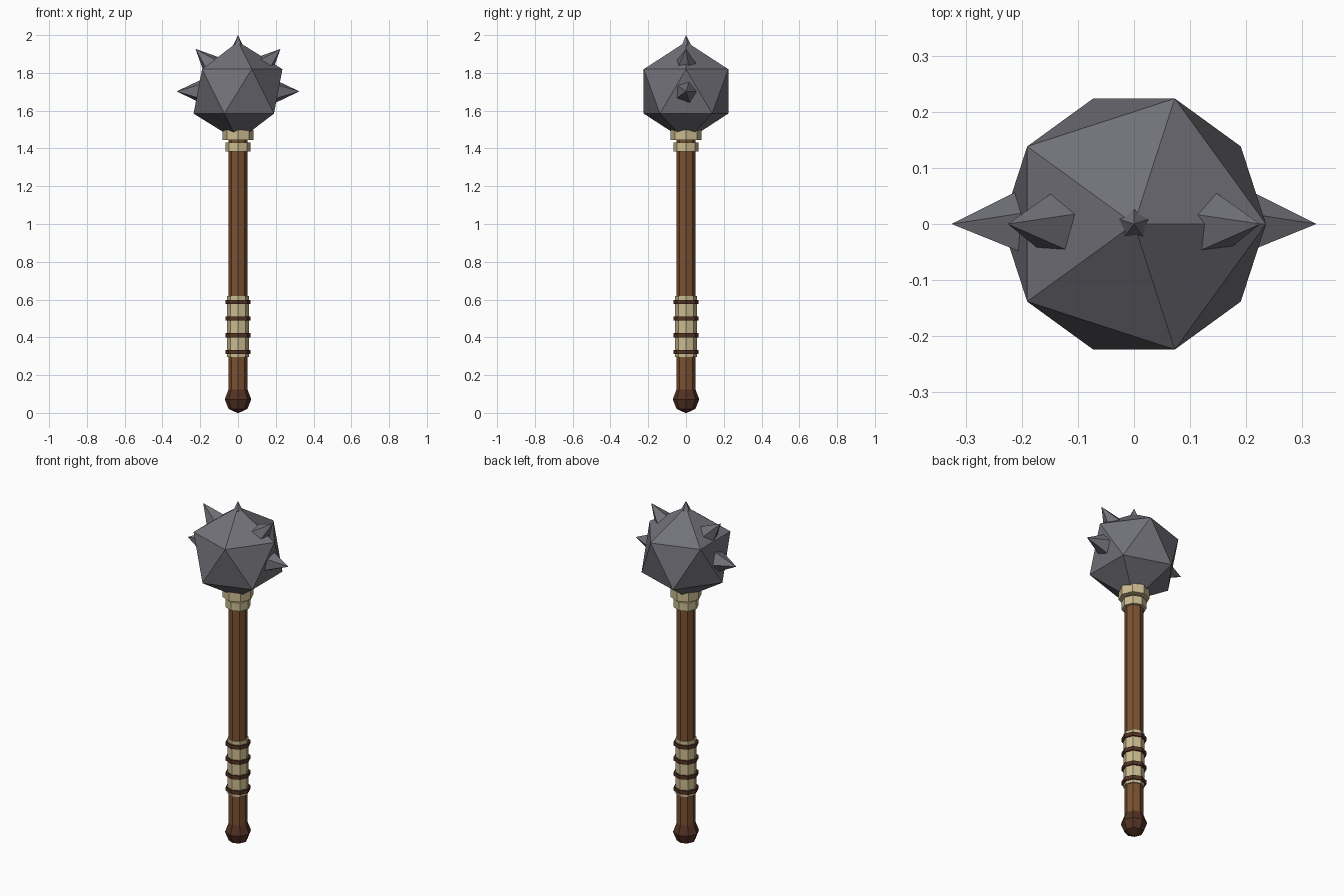
import bpy, bmesh, math
from mathutils import Matrix, Vector

cube = bpy.data.objects.get("Cube")
if cube:
    bpy.data.objects.remove(cube, do_unlink=True)

SIDES = 8


def material(name, rgb):
    mat = bpy.data.materials.new(name)
    mat.use_nodes = True
    color = (*rgb, 1.0)
    mat.diffuse_color = color
    bsdf = mat.node_tree.nodes["Principled BSDF"]
    bsdf.inputs["Base Color"].default_value = color
    bsdf.inputs["Roughness"].default_value = 0.8
    return mat


steel = material("grey steel", (0.165, 0.165, 0.19))
wood = material("brown wood", (0.2, 0.085, 0.032))
dark = material("dark brown leather", (0.088, 0.033, 0.018))
cloth = material("cream wrapping", (0.6, 0.5, 0.28))


def add_object(name, bm, mat):
    bmesh.ops.recalc_face_normals(bm, faces=bm.faces)
    mesh = bpy.data.meshes.new(name)
    bm.to_mesh(mesh)
    bm.free()
    mesh.materials.append(mat)
    obj = bpy.data.objects.new(name, mesh)
    bpy.context.collection.objects.link(obj)
    return obj


def turned(name, profile, mat):
    """Octagonal turned part from (radius, height) pairs, capped at both ends."""
    bm = bmesh.new()
    rings = []
    for radius, z in profile:
        rings.append([bm.verts.new((radius * math.cos(math.tau * i / SIDES),
                                    radius * math.sin(math.tau * i / SIDES), z))
                      for i in range(SIDES)])
    for low, high in zip(rings, rings[1:]):
        for i in range(SIDES):
            j = (i + 1) % SIDES
            bm.faces.new((low[i], low[j], high[j], high[i]))
    for ring in (rings[0], rings[-1]):
        bm.faces.new(ring)
    bmesh.ops.remove_doubles(bm, verts=bm.verts, dist=0.0001)
    return add_object(name, bm, mat)


def band(name, radius, bottom, top, mat):
    return turned(name, [(radius, bottom), (radius, top)], mat)


# Handle and pommel
band("handle", 0.05, 0.1, 1.5, wood)
turned("pommel", [(0.004, 0), (0.05, 0.021), (0.07, 0.072), (0.048, 0.13)], dark)

# Wrapped grip with leather rings
band("grip_wrap", 0.057, 0.295, 0.618, cloth)
for i in range(4):
    z = 0.323 + 0.088 * i
    band(f"grip_ring_{i + 1}", 0.066, z - 0.011, z + 0.011, dark)

# Collars under the head
band("lower_collar", 0.066, 1.384, 1.432, cloth)
band("upper_collar", 0.082, 1.445, 1.498, cloth)

# Faceted head
HEAD = Vector((0, 0, 1.702))
bm = bmesh.new()
bmesh.ops.create_icosphere(bm, subdivisions=1, radius=0.263,
                           matrix=Matrix.Translation(HEAD))
add_object("head", bm, steel)

# Five-sided spikes fanned across the head
spikes = {"right_side": (-90, 0.325), "right_upper": (-45, 0.318),
          "top": (0, 0.298), "left_upper": (45, 0.318), "left_side": (90, 0.325)}
for name, (angle, reach) in spikes.items():
    bm = bmesh.new()
    depth = 0.14
    bmesh.ops.create_cone(bm, cap_ends=True, segments=5, radius1=0.07, radius2=0,
                          depth=depth)
    # Turn one base corner towards the back, then aim the spike outwards
    corner = max((v.co for v in bm.verts if v.co.z < 0), key=lambda c: c.y)
    turn = math.pi / 2 - math.atan2(corner.y, corner.x)
    bm.transform(Matrix.Translation(HEAD)
                 @ Matrix.Rotation(math.radians(angle), 4, "Y")
                 @ Matrix.Translation((0, 0, reach - depth / 2))
                 @ Matrix.Rotation(turn, 4, "Z"))
    bmesh.ops.remove_doubles(bm, verts=bm.verts, dist=0.0001)
    add_object(f"{name}_spike", bm, steel)
